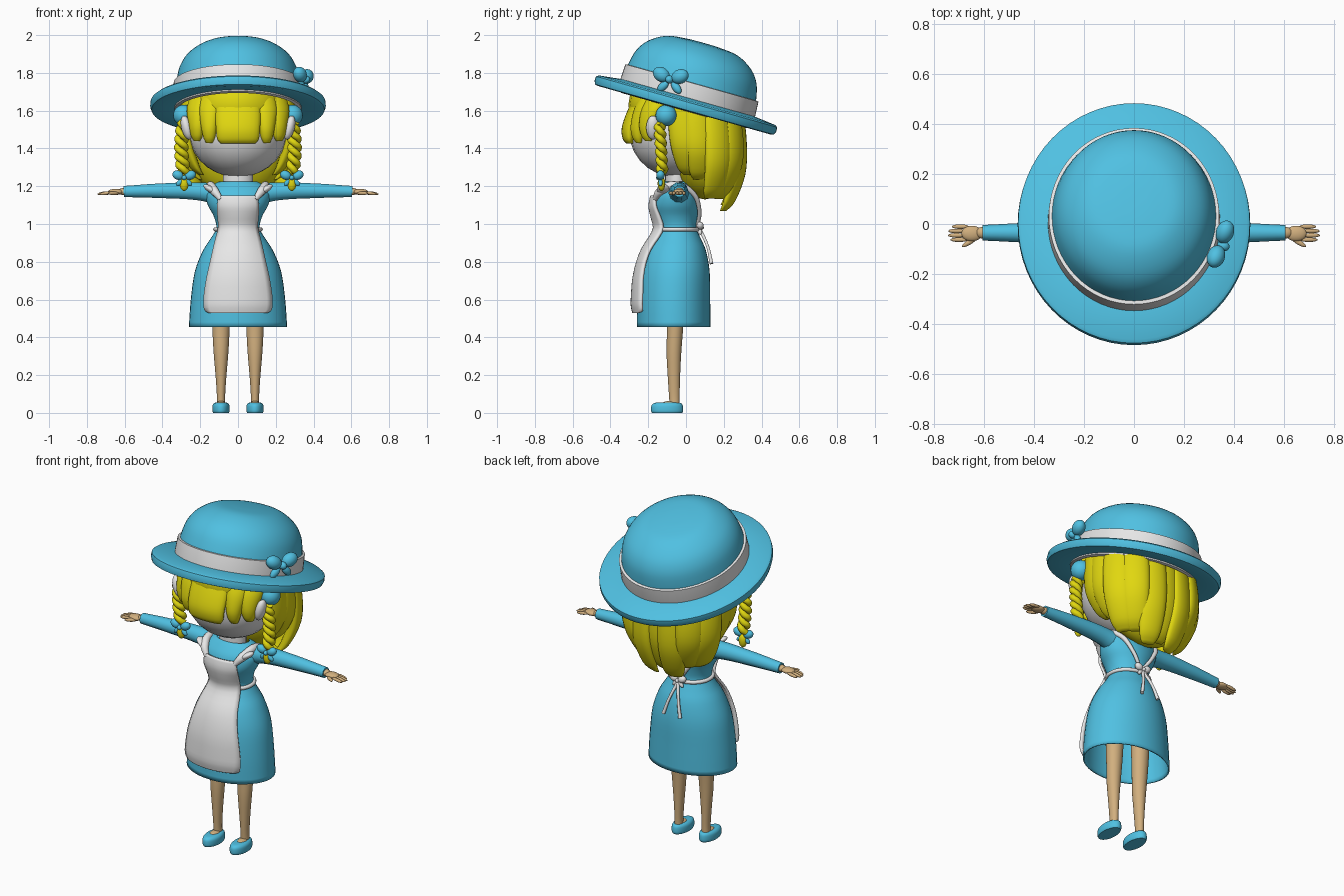
import bpy, bmesh
from math import sin, cos, pi, radians, sqrt
from mathutils import Matrix, Vector

cube = bpy.data.objects.get("Cube")
if cube:
    bpy.data.objects.remove(cube)


def material(name, *rgb):
    m = bpy.data.materials.new(name)
    m.use_nodes = True
    m.diffuse_color = (*rgb, 1)
    m.node_tree.nodes["Principled BSDF"].inputs["Base Color"].default_value = (*rgb, 1)
    return m


BLUE = material("sky_blue", .08, .53, .76)
WHITE = material("soft_white", .8, .8, .8)
YELLOW = material("blonde_yellow", .75, .68, .005)
SKIN = material("tan_skin", .64, .43, .21)
SIDES = (("left", 1), ("right", -1))


def activate(ob):
    bpy.ops.object.select_all(action='DESELECT')
    ob.select_set(True)
    bpy.context.view_layer.objects.active = ob


def finish(name, data, mat, angle=50):
    ob = bpy.data.objects.new(name, data)
    bpy.context.collection.objects.link(ob)
    data.materials.append(mat)
    activate(ob)
    if ob.type == 'CURVE':
        bpy.ops.object.convert(target='MESH')
    bpy.ops.object.shade_smooth_by_angle(angle=radians(angle))
    return ob


def from_bmesh(name, bm, mat, angle=50):
    bmesh.ops.recalc_face_normals(bm, faces=bm.faces)
    me = bpy.data.meshes.new(name)
    bm.to_mesh(me)
    bm.free()
    return finish(name, me, mat, angle)


def resample(rows, n=4):
    """Catmull-Rom subdivision of section rows."""
    rows = [Vector(r) for r in rows]
    p = [rows[0]] + rows + [rows[-1]]
    out = []
    for a, b, c, d in zip(p, p[1:], p[2:], p[3:]):
        for k in range(n):
            t = k / n
            out.append(b + .5 * t * ((c - a) + t * ((2 * a - 5 * b + 4 * c - d)
                                                 + t * (3 * (b - c) + d - a))))
    return out + [rows[-1]]


def loft(name, rows, mat, yaw=0, seg=24, caps=True, smooth=True, matrix=None, angle=50):
    """Stack of horizontal ellipses: x, y, z, half width, half depth."""
    bm = bmesh.new()
    rings = []
    for x, y, z, rx, ry in (resample(rows) if smooth else rows):
        ring = []
        for i in range(seg):
            a, b = rx * cos(2 * pi * i / seg), ry * sin(2 * pi * i / seg)
            ring.append(bm.verts.new((x + a * cos(yaw) - b * sin(yaw),
                                      y + a * sin(yaw) + b * cos(yaw), z)))
        rings.append(ring)
    for lo, hi in zip(rings, rings[1:]):
        for i in range(seg):
            j = (i + 1) % seg
            bm.faces.new((lo[i], lo[j], hi[j], hi[i]))
    if caps:
        bm.faces.new(rings[0][::-1])
        bm.faces.new(rings[-1])
    if matrix:
        bm.transform(matrix)
    return from_bmesh(name, bm, mat, angle)


def blobs(name, parts, mat, matrix=Matrix()):
    """Ellipsoids joined in one mesh: location, radii, turn, axis."""
    bm = bmesh.new()
    for loc, radii, turn, axis in parts:
        m = (matrix @ Matrix.Translation(loc) @ Matrix.Rotation(turn, 4, axis)
             @ Matrix.Diagonal((*radii, 1)))
        bmesh.ops.create_uvsphere(bm, u_segments=24, v_segments=14, radius=1, matrix=m)
    return from_bmesh(name, bm, mat)


def tube(name, points, mat, cyclic=False):
    """Round tube through points: x, y, z, radius."""
    cu = bpy.data.curves.new(name, 'CURVE')
    cu.dimensions = '3D'
    cu.bevel_depth, cu.bevel_resolution, cu.resolution_u = 1, 3, 6
    cu.use_fill_caps = True
    sp = cu.splines.new('BEZIER')
    sp.bezier_points.add(len(points) - 1)
    for bp, (x, y, z, r) in zip(sp.bezier_points, points):
        bp.co, bp.radius = (x, y, z), r
        bp.handle_left_type = bp.handle_right_type = 'AUTO'
    sp.use_cyclic_u = cyclic
    return finish(name, cu, mat)


def bow(name, loc, size, mat, yaw=0.0, roll=0.0):
    parts = [((0, -.12, 0), (.2, .24, .2), 0, 'Y')]
    for s in (1, -1):
        parts.append(((s * .5, 0, .2), (.46, .34, .36), -s * .45, 'Y'))
        parts.append(((s * .36, 0, -.38), (.36, .18, .2), s * .8, 'Y'))
    m = (Matrix.Translation(loc) @ Matrix.Rotation(yaw, 4, 'Z')
         @ Matrix.Rotation(roll, 4, 'Y') @ Matrix.Scale(size, 4))
    blobs(name, parts, mat, m)


# Dress: open skirt, narrow waist and bodice
DRESS = resample([(0, -.065, .455, .26, .195), (0, -.065, .6, .25, .193), (0, -.06, .75, .228, .185),
                  (0, -.055, .86, .185, .16), (0, -.05, .93, .14, .125), (0, -.05, .98, .115, .105),
                  (0, -.055, 1.04, .128, .115), (0, -.055, 1.1, .16, .125), (0, -.05, 1.16, .172, .115),
                  (0, -.045, 1.2, .145, .09), (0, -.045, 1.225, .1, .065)])
dress = loft("dress", DRESS, BLUE, seg=40, caps=False, smooth=False)
solid = dress.modifiers.new("thickness", 'SOLIDIFY')
solid.thickness = .008


def dress_at(z):
    for a, b in zip(DRESS, DRESS[1:]):
        if a[2] <= z <= b[2]:
            return a.lerp(b, (z - a[2]) / (b[2] - a[2]))


# Apron panel wrapped over the dress front
bm = bmesh.new()
grid = []
for z, half in resample([(.53, .15), (.545, .175), (.6, .18), (.7, .167), (.8, .145), (.9, .122),
                         (.98, .102), (1.05, .106), (1.1, .108), (1.15, .1)], 3):
    _, cy, _, rx, ry = dress_at(z)
    off = .012 + .016 * min(1, max(0, (1 - z) / .3)) - max(0, .57 - z) * .25
    row = []
    for i in range(13):
        x = half * (i / 6 - 1)
        row.append(bm.verts.new((x, cy - (ry + off) * sqrt(max(0, 1 - (x / (rx + off)) ** 2)), z)))
    grid.append(row)
for lo, hi in zip(grid, grid[1:]):
    for i in range(12):
        bm.faces.new((lo[i], lo[i + 1], hi[i + 1], hi[i]))
apron = from_bmesh("apron", bm, WHITE)
solid = apron.modifiers.new("thickness", 'SOLIDIFY')
solid.thickness, solid.offset = .014, 0

# Apron belt, back bow, ties and shoulder straps
_, cy, _, rx, ry = dress_at(.975)
tube("apron_belt", [((rx + .004) * cos(i * pi / 6), cy + (ry + .004) * sin(i * pi / 6), .972, .011)
                    for i in range(12)], WHITE, True)
bow("apron_bow", (0, .075, .98), .055, WHITE, pi)
for side, s in SIDES:
    tube(side + "_apron_tie", [(0, .075, .97, .009), (s * .03, .115, .88, .008), (s * .055, .135, .79, .01)], WHITE)
    tube(side + "_apron_strap", [(s * .09, -.165, 1.13, .014), (s * .125, -.135, 1.175, .024),
                                 (s * .145, -.06, 1.205, .022), (s * .125, .03, 1.17, .014),
                                 (s * .07, .07, 1.08, .011), (0, .06, .98, .01)], WHITE)
    blobs(side + "_strap_ruffle", [((s * .14, -.12, 1.18), (.05, .035, .018), s * -.55, 'Y')], WHITE)

# Arms and hands
for side, s in SIDES:
    tube(side + "_sleeve", [(s * .09, -.04, 1.155, .06), (s * .2, -.037, 1.172, .05),
                            (s * .4, -.035, 1.176, .041), (s * .605, -.035, 1.172, .031)], BLUE)
    hand = [((s * .6, -.035, 1.172), (.035, .024, .02), 0, 'Z'),
            ((s * .648, -.038, 1.17), (.042, .031, .016), 0, 'Z'),
            ((s * .658, -.073, 1.163), (.034, .01, .01), -s * .55, 'Z')]
    for k, tip in enumerate((.733, .743, .742, .728)):
        hand.append(((s * (tip - .034), -.063 + k * .0175, 1.163), (.035, .009, .009), s * .15, 'Y'))
    blobs(side + "_hand", hand, SKIN)

# Legs and shoes
for side, s in SIDES:
    x = s * .09
    loft(side + "_leg", [(x, -.06, .03, .024, .026), (x, -.062, .09, .022, .028), (x, -.064, .2, .029, .033),
                         (x, -.064, .32, .039, .039), (x, -.058, .45, .046, .043),
                         (x, -.055, .6, .052, .05)], SKIN)
    loft(side + "_shoe", [(x, -.1, 0, .042, .08), (x, -.1, .012, .046, .085), (x, -.1, .038, .045, .083),
                          (x, -.098, .05, .038, .074), (x, -.097, .054, .03, .062)], BLUE, seg=28)
    blobs(side + "_instep", [((x, -.085, .05), (.025, .04, .013), 0, 'X')], SKIN)

# Head, neck and ears
blobs("head", [((0, -.05, 1.485), (.26, .25, .237), 0, 'X')], WHITE)
loft("neck", [(0, -.05, 1.18, .08, .06), (0, -.05, 1.32, .08, .06)], WHITE)
for side, s in SIDES:
    blobs(side + "_ear", [((s * .272, -.175, 1.51), (.028, .036, .065), s * .25, 'Y')], WHITE)

# Hair: cap and back volume, then overlapping locks, fuller at the back corners
blobs("hair_cap", [((0, -.03, 1.63), (.265, .275, .2), 0, 'X')], YELLOW)
blobs("hair_back_volume", [((0, .1, 1.42), (.27, .17, .29), 0, 'X')], YELLOW)
COUNT = 11
for i in range(COUNT):
    th = radians(-8 + 196 * i / (COUNT - 1))
    back = max(0, sin(th)) ** .7
    corner = max(0, abs(sin(2 * th)) - .25)
    tip = 1.26 - .2 * back + (.04 if i % 2 else 0)
    rows = []
    for t, r, w, d in ((0, .195, .035, .012), (.08, .228, .06, .026), (.3, .268, .076, .036),
                       (.55, .274, .078, .037), (.85, .262, .07, .034), (1, .24, .055, .025)):
        sweep = .05 * (1 - back) * (1 - t)
        r += .055 * corner * sin(pi * (.15 + .75 * t))
        rows.append((r * cos(th), r * sin(th) + sweep, tip + (1.72 - tip) * t, w, d))
    loft("back_lock_%d" % (i + 1), rows, YELLOW, th + pi / 2, 20)
loft("fringe_centre", [(0, -.295, 1.425, .09, .02), (0, -.3, 1.45, .11, .035), (0, -.298, 1.51, .117, .042),
                       (0, -.265, 1.6, .12, .045), (0, -.21, 1.72, .11, .04)], YELLOW)
for side, s in SIDES:
    for name, x, y, w, yaw, tip in (("inner", .152, -.25, .046, .5, 1.43), ("outer", .218, -.2, .05, .85, 1.44)):
        loft(side + "_fringe_" + name,
             [(s * x, y, tip, w * .4, .014), (s * x, y - .005, tip + .03, w * .72, .028),
              (s * x, y - .003, tip + .09, w, .038), (s * x, y + .025, 1.62, w * 1.3, .04),
              (s * x * .85, y + .08, 1.73, w, .035)], YELLOW, s * yaw)

# Braids with ball and bow ties
for side, s in SIDES:
    blobs(side + "_hair_ball", [((s * .287, -.105, 1.575), (.056, .056, .056), 0, 'X')], BLUE)
    for k in range(2):
        tube("%s_braid_strand_%d" % (side, k + 1),
             [(s * (.288 + .012 * sin(pi * i / 12)) + .021 * cos(i * pi / 2 + k * pi),
               -.14 + .015 * i / 12 + .015 * sin(i * pi / 2 + k * pi), 1.54 - .27 * i / 12, .018)
              for i in range(13)], YELLOW)
    blobs(side + "_braid_end", [((s * .285, -.13, 1.215), (.024, .02, .04), 0, 'X')], YELLOW)
    bow(side + "_braid_bow", (s * .285, -.135, 1.245), .066, BLUE)

# Tilted hat: crown, band open to the inside, thick brim
TILT = (Matrix.Translation((0, 0, 1.635)) @ Matrix.Rotation(-.274, 4, 'X') @ Matrix.Diagonal((.93, 1, 1, 1)))


def turned(name, profile, mat, smooth, caps=False):
    loft(name, [(0, 0, h, r, r) for r, h in profile], mat, 0, 64, caps, smooth, TILT, 40)


turned("hat_crown", [(.352, .095), (.351, .125), (.33, .205), (.282, .27), (.197, .32),
                     (.1, .334), (.02, .337)], BLUE, True, True)
turned("hat_band", [(.348, .09), (.345, -.036), (.362, -.03), (.37, .035), (.366, .116),
                    (.35, .118)], WHITE, False)
turned("hat_brim", [(.355, .022), (.355, -.022), (.475, -.034), (.492, -.03), (.5, -.01), (.498, .012),
                    (.485, .021), (.355, .036)], BLUE, False)
bow("hat_bow", (.345, -.083, 1.765), .105, BLUE, pi / 2 - .35, .1)
